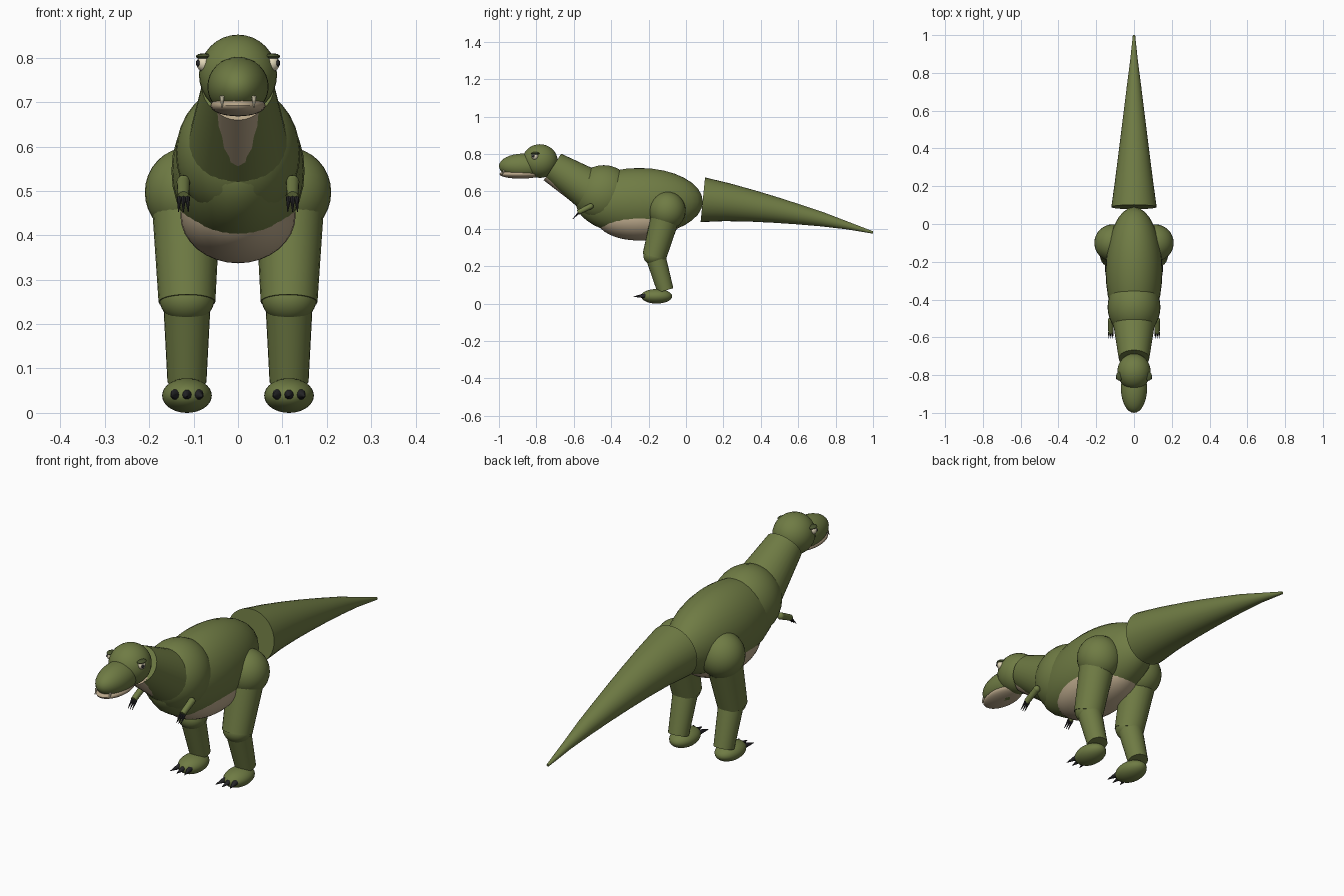
import bpy, bmesh, math
from mathutils import Vector, Matrix

if "Cube" in bpy.data.objects:
    bpy.data.objects.remove(bpy.data.objects["Cube"])


def material(name, rgb):
    m = bpy.data.materials.new(name)
    m.diffuse_color = (*rgb, 1)
    m.use_nodes = True
    m.node_tree.nodes["Principled BSDF"].inputs["Base Color"].default_value = m.diffuse_color
    return m


GREEN = material("green_skin", (0.16, 0.20, 0.058))
DARK = material("dark_green", (0.07, 0.09, 0.03))
TAN = material("tan_skin", (0.48, 0.38, 0.25))
CREAM = material("cream", (0.75, 0.68, 0.48))
BLACK = material("black", (0.02, 0.02, 0.022))


def finish(name, bm, mat, mirror):
    bmesh.ops.recalc_face_normals(bm, faces=bm.faces[:])
    me = bpy.data.meshes.new(name)
    bm.to_mesh(me)
    bm.free()
    ob = bpy.data.objects.new(name, me)
    bpy.context.collection.objects.link(ob)
    me.materials.append(mat)
    bpy.ops.object.select_all(action='DESELECT')
    ob.select_set(True)
    bpy.context.view_layer.objects.active = ob
    bpy.ops.object.shade_smooth_by_angle(angle=math.radians(40))
    if mirror:
        ob.modifiers.new("Mirror", 'MIRROR').use_mirror_merge = False
    return ob


def ball(name, centre, radii, mat, mirror=False, seg=32):
    bm = bmesh.new()
    mtx = Matrix.Translation(centre) @ Matrix.Diagonal((*radii, 1))
    bmesh.ops.create_uvsphere(bm, u_segments=seg, v_segments=seg // 2, radius=1, matrix=mtx)
    return finish(name, bm, mat, mirror)


def tube(name, points, radii, mat, mirror=False, seg=24):
    # round rings lofted along a path, capped at both ends
    bm = bmesh.new()
    pts = [Vector(p) for p in points]
    rings = []
    for i, (p, r) in enumerate(zip(pts, radii)):
        d = (pts[min(i + 1, len(pts) - 1)] - pts[max(i - 1, 0)]).normalized()
        ref = Vector((1, 0, 0))
        u = (ref - d * ref.dot(d)).normalized()
        v = d.cross(u)
        rings.append([bm.verts.new(p + r * (u * math.cos(a) + v * math.sin(a)))
                      for a in (2 * math.pi * k / seg for k in range(seg))])
    for a, b in zip(rings, rings[1:]):
        for k in range(seg):
            n = (k + 1) % seg
            bm.faces.new((a[k], a[n], b[n], b[k]))
    bm.faces.new(rings[0])
    bm.faces.new(rings[-1])
    return finish(name, bm, mat, mirror)


# Torso
ball("body", (0, -0.25, 0.545), (0.15, 0.34, 0.18), GREEN)
ball("chest", (0, -0.44, 0.585), (0.14, 0.16, 0.155), GREEN)
ball("belly", (0, -0.25, 0.445), (0.13, 0.225, 0.108), TAN)

# Tail
tube("tail", [(0, 0.09, 0.555), (0, 0.22, 0.542), (0, 0.36, 0.521), (0, 0.48, 0.50),
              (0, 0.60, 0.477), (0, 0.73, 0.45), (0, 0.86, 0.418), (0, 1.0, 0.38)],
     [0.12, 0.102, 0.084, 0.069, 0.054, 0.038, 0.021, 0.006], GREEN, seg=32)

# Neck and throat
tube("neck", [(0, -0.711, 0.733), (0, -0.50, 0.598)], [0.081, 0.115], GREEN, seg=32)
tube("throat", [(0, -0.726, 0.708), (0, -0.56, 0.588)], [0.06, 0.066], TAN)

# Head
ball("head", (0, -0.781, 0.762), (0.088, 0.095, 0.09), GREEN)
ball("snout", (0, -0.87, 0.735), (0.069, 0.13, 0.067), GREEN)
ball("lower_jaw", (0, -0.885, 0.692), (0.062, 0.112, 0.024), TAN)
tube("tooth", [(0.036, -0.972, 0.712), (0.036, -0.984, 0.688)], [0.006, 0.001], CREAM, True, 8)
ball("eye", (0.076, -0.808, 0.787), (0.018, 0.018, 0.018), CREAM, True, 16)
ball("pupil", (0.089, -0.815, 0.788), (0.006, 0.008, 0.008), BLACK, True, 12)
ball("brow", (0.076, -0.806, 0.803), (0.019, 0.024, 0.007), DARK, True, 16)

# Arms
tube("arm", [(0.123, -0.51, 0.52), (0.123, -0.578, 0.487)], [0.015, 0.013], GREEN, True, 16)
ball("elbow", (0.123, -0.51, 0.52), (0.0155, 0.0155, 0.0155), GREEN, True, 16)
for i in (-1, 0, 1):
    x = 0.123 + i * 0.009
    tube("finger_claw", [(x, -0.574, 0.485), (x + i * 0.002, -0.605, 0.453)],
         [0.006, 0.001], BLACK, True, 8)

# Legs
ball("hip", (0.112, -0.10, 0.497), (0.098, 0.098, 0.101), GREEN, True)
tube("thigh", [(0.117, -0.10, 0.50), (0.115, -0.17, 0.25)], [0.079, 0.064], GREEN, True)
ball("knee", (0.115, -0.168, 0.257), (0.062, 0.06, 0.054), GREEN, True)
tube("shin", [(0.115, -0.165, 0.26), (0.115, -0.11, 0.07)], [0.054, 0.044], GREEN, True)
ball("foot", (0.115, -0.157, 0.039), (0.056, 0.083, 0.039), GREEN, True)
for i in (-1, 0, 1):
    x = 0.115 + i * 0.024
    tube("toe_claw", [(x, -0.222 + abs(i) * 0.008, 0.042), (x + i * 0.012, -0.28 + abs(i) * 0.006, 0.037)],
         [0.014, 0.001], BLACK, True, 10)
